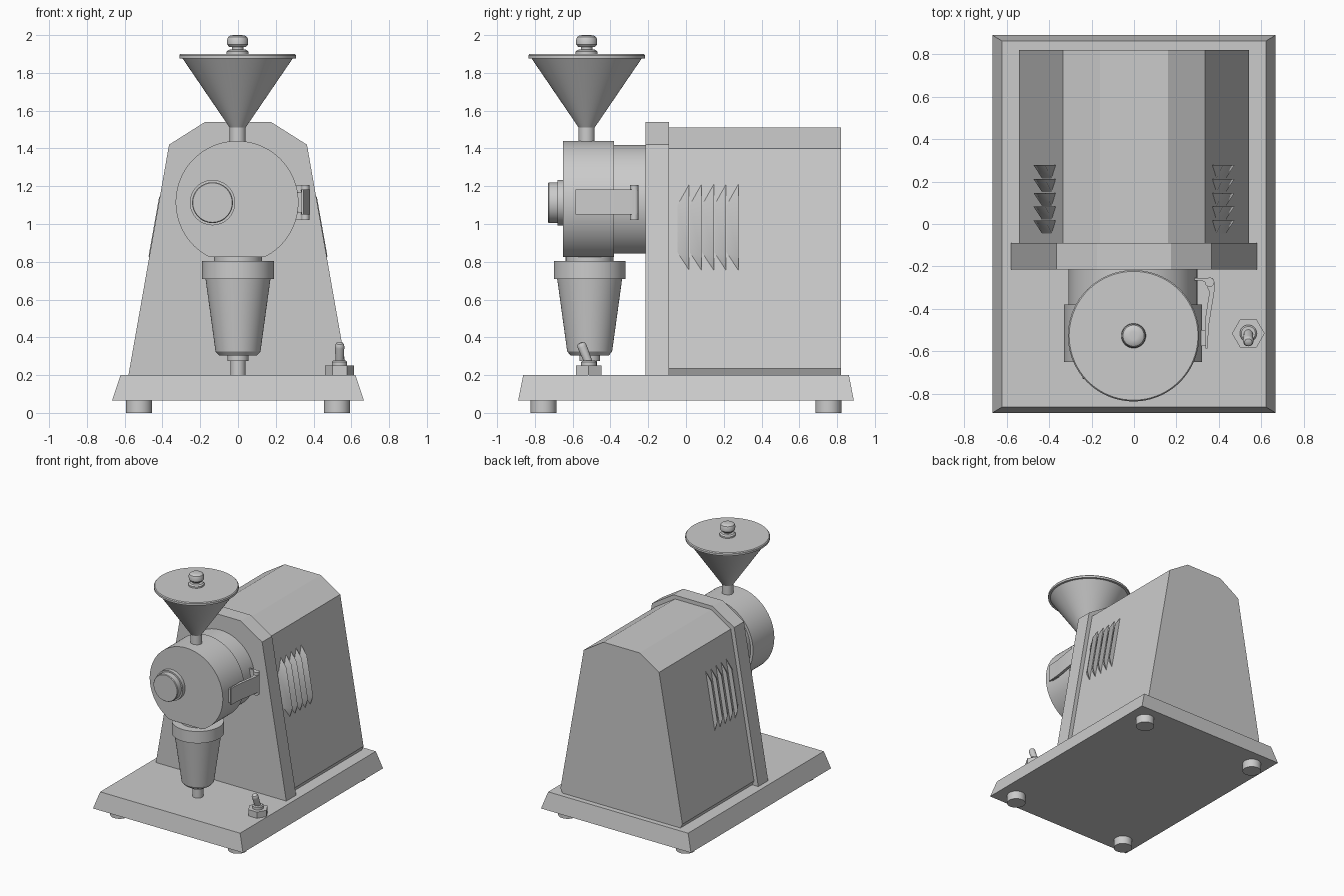
import bpy, bmesh, math
from mathutils import Matrix, Vector

if "Cube" in bpy.data.objects:
    bpy.data.objects.remove(bpy.data.objects["Cube"])


def finish(name, bm, angle=30):
    bmesh.ops.recalc_face_normals(bm, faces=bm.faces)
    me = bpy.data.meshes.new(name)
    bm.to_mesh(me)
    bm.free()
    ob = bpy.data.objects.new(name, me)
    bpy.context.collection.objects.link(ob)
    bpy.ops.object.select_all(action='DESELECT')
    ob.select_set(True)
    bpy.context.view_layer.objects.active = ob
    bpy.ops.object.shade_smooth_by_angle(angle=math.radians(angle))
    return ob


def loft(name, rings, angle=30):
    """Join equal-length closed rings and cap both ends."""
    bm = bmesh.new()
    vs = [[bm.verts.new(p) for p in r] for r in rings]
    n = len(vs[0])
    for a, b in zip(vs, vs[1:]):
        for i in range(n):
            j = (i + 1) % n
            bm.faces.new((a[i], a[j], b[j], b[i]))
    bm.faces.new(vs[0])
    bm.faces.new(vs[-1])
    return finish(name, bm, angle)


def prism_y(name, pts, y0, y1):
    return loft(name, [[(x, y, z) for x, z in pts] for y in (y0, y1)])


def prism_z(name, pts, z0, z1):
    return loft(name, [[(x, y, z) for x, y in pts] for z in (z0, z1)])


def circle(r, n=64, cx=0, cy=0):
    return [(cx + r * math.cos(2 * math.pi * i / n),
             cy + r * math.sin(2 * math.pi * i / n)) for i in range(n)]


def lathe(name, profile, cx, cy, n=64):
    """Turn a (radius, z) profile around a vertical axis."""
    return loft(name, [[(x, y, z) for x, y in circle(r, n, cx, cy)]
                       for r, z in profile])


def mirrored(half):
    return half + [(-x, z) for x, z in reversed(half)]


def rect(x, y, z):
    return [(-x, -y, z), (x, -y, z), (x, y, z), (-x, y, z)]


# base plate and feet
loft("base_plate", [rect(0.667, 0.889, 0.065), rect(0.622, 0.862, 0.2)])
for sx in (-1, 1):
    for sy in (-1, 1):
        lathe("foot", [(0.069, 0), (0.069, 0.07)], sx * 0.524, sy * 0.754, 32)

# front panel and motor housing
prism_y("front_panel", mirrored([(0.58, 0.2), (0.365, 1.42), (0.175, 1.54)]),
        -0.215, -0.09)
prism_y("motor_housing",
        mirrored([(0.525, 0.2), (0.542, 0.235), (0.335, 1.4), (0.16, 1.51)]),
        -0.09, 0.82)


# louvred vents on both sides
def side_x(z):
    return 0.542 - (z - 0.235) * 0.1777


for s, label in ((1, "right"), (-1, "left")):
    bm = bmesh.new()
    for i in range(5):
        y1 = 0.017 + 0.065 * i
        y0 = y1 - 0.062
        spec = [(y1, 0.755, 0), (y1, 0.83, 0.037), (y1, 1.14, 0.037),
                (y1, 1.21, 0), (y0, 1.1, 0), (y0, 0.85, 0)]
        a, b, c, d, e, f = [bm.verts.new((s * (side_x(z) + o), y, z))
                            for y, z, o in spec]
        for face in ((a, b, c, d), (b, c, e, f), (a, b, f), (c, d, e),
                     (a, d, e, f)):
            bm.faces.new(face)
    finish("vent_louvres_" + label, bm)

# grinding chamber: neck and drum with flattened underside
cx, cz = -0.005, 1.115
prism_y("chamber_neck",
        [(x, max(z, 0.845)) for x, z in circle(0.303, 96, cx, cz)], -0.385, -0.21)
prism_y("grinding_drum",
        [(x, max(z, 0.825)) for x, z in circle(0.325, 96, cx, cz)], -0.65, -0.38)

# adjusting knob on the drum
loft("adjusting_knob",
     [[(x, y, z) for x, z in circle(r, 48, -0.135, 1.113)]
      for r, y in ((0.12, -0.64), (0.12, -0.68), (0.108, -0.68),
                   (0.108, -0.725), (0.104, -0.73))])

# side clasp: lever, pivot, mount and hook
prism_z("clasp_lever",
        [(0.337, -0.585), (0.346, -0.585), (0.352, -0.48), (0.381, -0.3),
         (0.376, -0.262), (0.345, -0.26), (0.345, -0.3), (0.355, -0.32),
         (0.333, -0.46)], 1.05, 1.183)
prism_z("clasp_pivot", circle(0.022, 24, 0.356, -0.274), 1.022, 1.207)
for z in (1.025, 1.178):
    prism_z("clasp_mount",
            [(0.285, -0.253), (0.37, -0.253), (0.378, -0.275), (0.36, -0.295),
             (0.33, -0.27), (0.285, -0.265)], z, z + 0.027)
prism_z("clasp_plate", [(0.285, -0.253), (0.335, -0.253), (0.335, -0.265),
                        (0.285, -0.265)], 1.03, 1.2)
prism_z("clasp_hook", [(0.305, -0.5), (0.34, -0.5), (0.34, -0.575),
                       (0.318, -0.575), (0.305, -0.56)], 1.06, 1.17)

# outlet spout under the drum
lathe("outlet_spout",
      [(0.127, 0.84), (0.127, 0.805), (0.19, 0.805), (0.19, 0.71), (0.172, 0.71),
       (0.119, 0.325), (0.1, 0.303), (0.055, 0.303), (0.055, 0.275),
       (0.04, 0.275), (0.04, 0.2)], 0, -0.51)

# hopper with flat lid, and its knob
lathe("hopper", [(0.042, 1.42), (0.042, 1.51), (0.292, 1.877), (0.309, 1.877),
                 (0.309, 1.893), (0.303, 1.9)], -0.002, -0.526, 96)
lathe("lid_knob", [(0.058, 1.895), (0.058, 1.912), (0.048, 1.922), (0.03, 1.924),
                   (0.03, 1.937), (0.045, 1.938), (0.055, 1.95), (0.056, 1.975),
                   (0.05, 1.99), (0.038, 1.998), (0.02, 2.0)], -0.002, -0.526, 48)

# toggle switch: hex nut, collar and tilted lever
sx, sy = 0.538, -0.515
lathe("switch_nut", [(0.077, 0.195), (0.077, 0.25)], sx, sy, 6)
lathe("switch_collar", [(0.04, 0.245), (0.04, 0.27), (0.033, 0.277)], sx, sy, 32)
lever = lathe("switch_lever", [(0.02, -0.02), (0.025, 0.09), (0.024, 0.102),
                               (0.018, 0.112), (0.008, 0.116)], 0, 0, 24)
lever.data.transform(Matrix.Translation(Vector((sx, sy, 0.265)))
                     @ Matrix.Rotation(math.radians(22), 4, 'X'))
